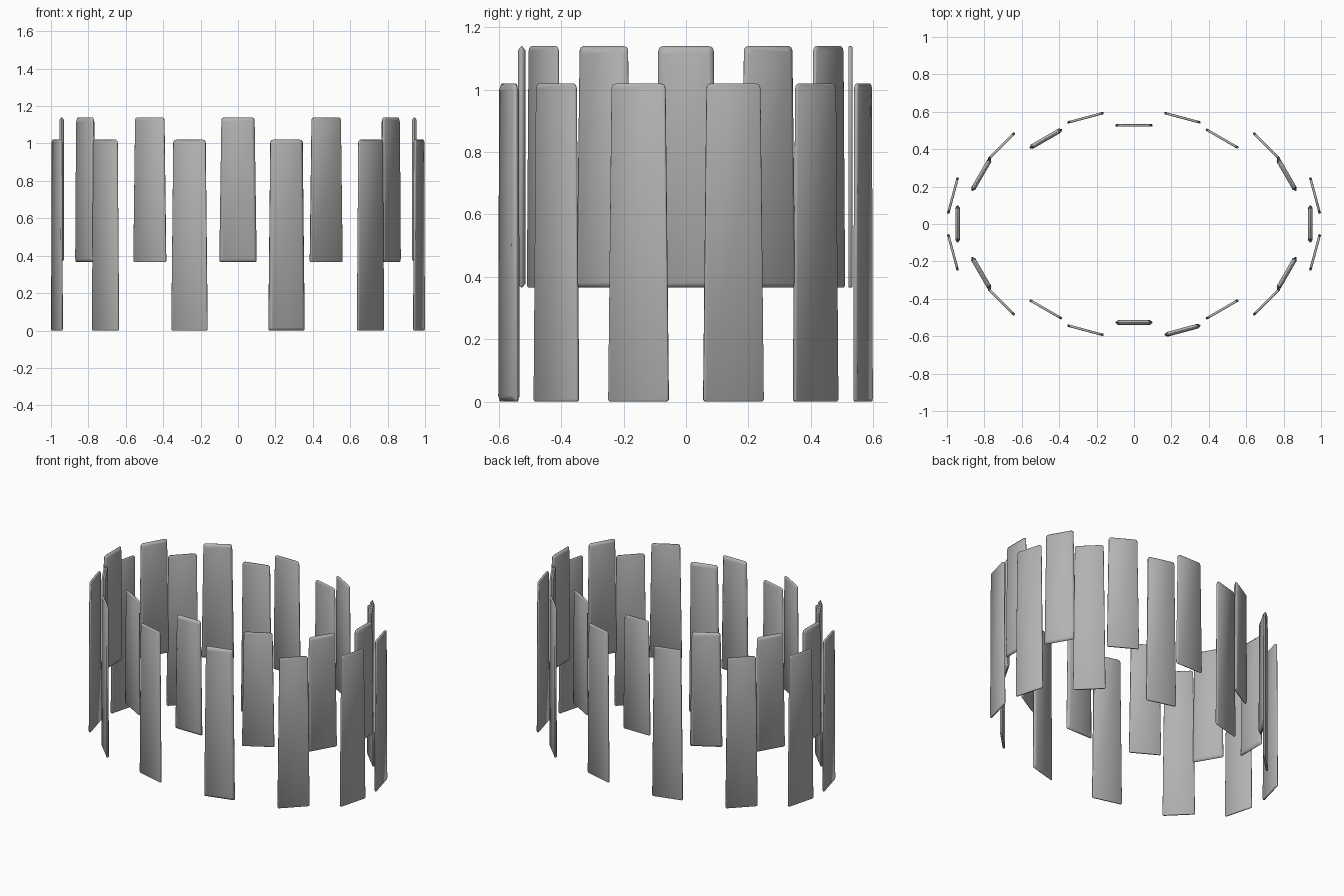
import bpy
import bmesh
from math import cos, sin, radians

cube = bpy.data.objects.get("Cube")
if cube:
    bpy.data.objects.remove(cube)

grey = bpy.data.materials.new("plain_grey")
grey.use_nodes = True
COLOUR = (0.45, 0.45, 0.45, 1)
grey.diffuse_color = COLOUR
grey.node_tree.nodes["Principled BSDF"].inputs["Base Color"].default_value = COLOUR


def plank(name, height, thick, edge_in, edge_depth):
    """Tapered upright board with clipped corners and bevelled rims."""
    bottom, top, half = 0.1, 0.089, height / 2
    c, d = 0.014, 0.006  # corner cuts at the top and bottom
    right = [(bottom - d, -half), (bottom, d - half),
             (top, half - c), (top - c * 0.3, half - c * 0.3), (top - c, half)]
    outline = right + [(-x, z) for x, z in reversed(right)]
    y = thick / 2
    rings = []
    bm = bmesh.new()
    for depth, inset in ((-y, edge_in), (edge_depth - y, 0), (y - edge_depth, 0), (y, edge_in)):
        sx, sz = 1 - inset / bottom, 1 - inset / half
        rings.append([bm.verts.new((x * sx, depth, z * sz)) for x, z in outline])
    bm.faces.new(rings[0])
    bm.faces.new(reversed(rings[-1]))
    n = len(outline)
    for a, b in zip(rings, rings[1:]):
        for i in range(n):
            j = (i + 1) % n
            bm.faces.new((a[i], b[i], b[j], a[j]))
    bmesh.ops.recalc_face_normals(bm, faces=bm.faces)
    mesh = bpy.data.meshes.new(name)
    bm.to_mesh(mesh)
    bm.free()
    mesh.materials.append(grey)
    obj = bpy.data.objects.new(name, mesh)
    bpy.context.collection.objects.link(obj)
    bpy.ops.object.select_all(action="DESELECT")
    bpy.context.view_layer.objects.active = obj
    obj.select_set(True)
    bpy.ops.object.shade_smooth_by_angle(angle=radians(60))
    return obj


def ring(name, start, a, b, z0, z1, heavy):
    """Twelve planks around an oval, each turned by its own angle."""
    for i in range(12):
        deg = start + i * 30
        size = (0.025, 0.014, 0.011) if deg in heavy else (0.013, 0.003, 0.003)
        obj = plank(f"{name}_{i + 1}", z1 - z0, *size)
        t = radians(deg)
        obj.location = (a * cos(t), b * sin(t), (z0 + z1) / 2)
        obj.rotation_euler.z = radians(deg + 90)


# Long outer planks on the ground, short inner planks raised between them
ring("lower_plank", 15, 1.002, 0.588, 0, 1.02, {285})
ring("upper_plank", 0, 0.943, 0.527, 0.365, 1.14, {0, 30, 120, 150, 180, 210, 270, 330})
